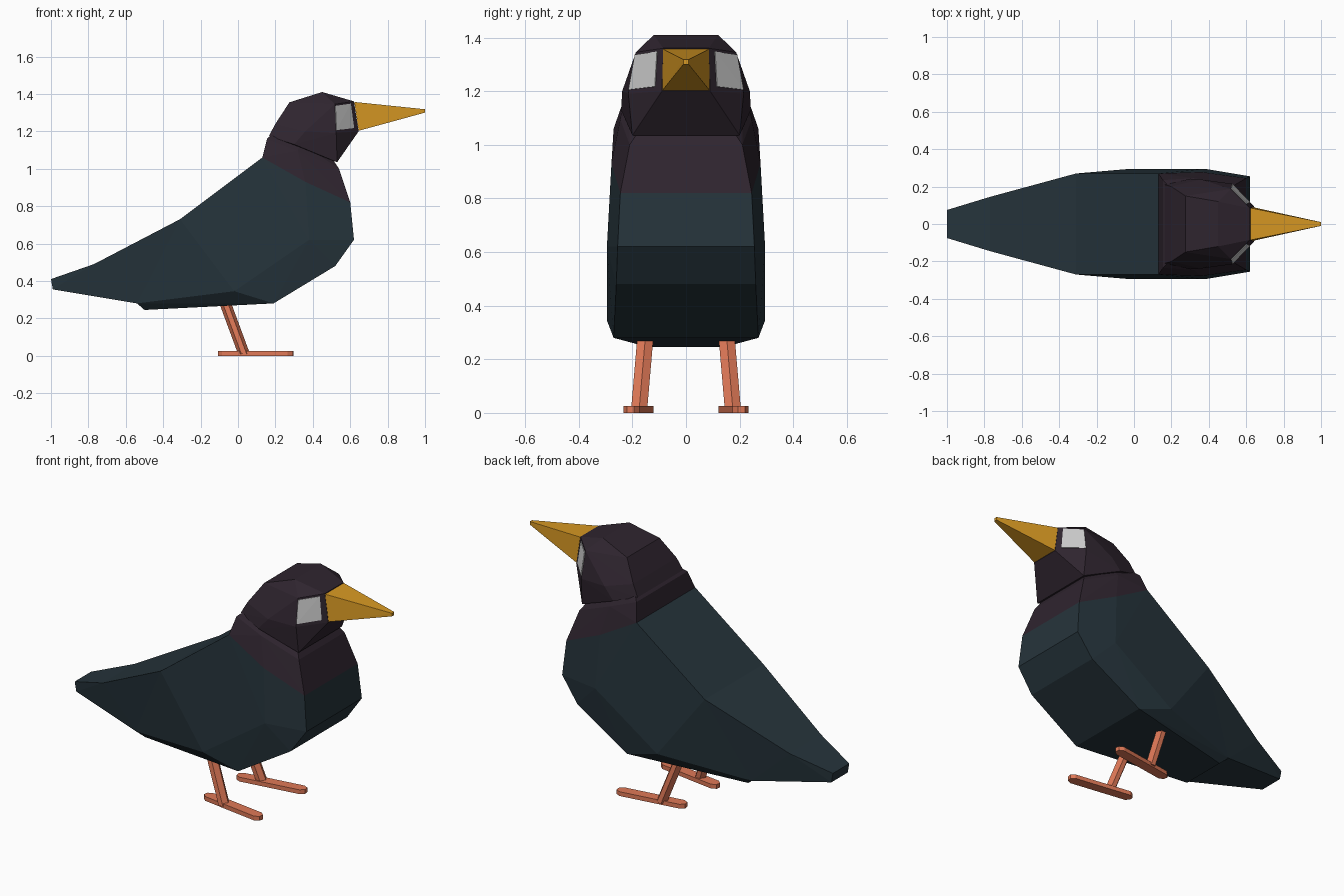
import bpy, bmesh
from mathutils import Vector

if "Cube" in bpy.data.objects:
    bpy.data.objects.remove(bpy.data.objects["Cube"])


def material(name, r, g, b):
    m = bpy.data.materials.new(name)
    m.use_nodes = True
    m.diffuse_color = (r, g, b, 1)
    bsdf = next(n for n in m.node_tree.nodes if n.type == 'BSDF_PRINCIPLED')
    bsdf.inputs["Base Color"].default_value = (r, g, b, 1)
    return m


slate = material("slate_feathers", 0.019, 0.034, 0.044)
plum = material("plum_feathers", 0.028, 0.018, 0.028)
gold = material("gold_beak", 0.69, 0.32, 0.017)
coral = material("coral_legs", 0.74, 0.19, 0.095)
grey = material("pale_grey_eye", 0.58, 0.58, 0.58)


def hull(name, mat, points):
    """Flat-faced convex solid around the points."""
    bm = bmesh.new()
    for p in points:
        bm.verts.new(p)
    res = bmesh.ops.convex_hull(bm, input=bm.verts[:])
    loose = {v for v in res["geom_interior"] + res["geom_unused"]
             if isinstance(v, bmesh.types.BMVert)}
    bmesh.ops.delete(bm, geom=list(loose), context='VERTS')
    bmesh.ops.dissolve_limit(bm, angle_limit=0.01, verts=bm.verts[:], edges=bm.edges[:])
    bmesh.ops.recalc_face_normals(bm, faces=bm.faces[:])
    me = bpy.data.meshes.new(name)
    bm.to_mesh(me)
    bm.free()
    me.materials.append(mat)
    ob = bpy.data.objects.new(name, me)
    bpy.context.collection.objects.link(ob)
    return ob


def paired(profile):
    """Profile of (x, z, half width) mirrored across the middle."""
    return [(x, s * w, z) for x, z, w in profile for s in (-1, 1)]


# Shared sections
shoulder = [(.13, 1.06, .27), (.36, .93, .278), (.60, .82, .245)]
hip = [(-.31, .73, .27), (-.54, .28, .17)]
tail_mid = [(-.77, .49, .145), (-.54, .28, .17)]

# Body and tail
hull("torso", slate, paired(shoulder + hip + [
    (.38, .62, .295), (.62, .62, .255), (.52, .48, .26),
    (.19, .28, .27), (-.02, .345, .295), (-.5, .245, .14)]))
hull("tail_base", slate, paired(hip + tail_mid))
hull("tail_tip", slate, paired(tail_mid + [(-1, .41, .075), (-.99, .355, .075)]))

# Neck with a narrow stub that leaves a groove under the head
neck_rim = [(.155, 1.16, .235), (.32, 1.095, .245), (.54, 1.0, .21)]
hull("neck", plum, paired(shoulder + neck_rim))
hull("neck_stub", plum, paired(
    neck_rim + [(.2, 1.2, .19), (.33, 1.14, .21), (.5, 1.06, .17)]))

# Head, with a flat facet on each side for the eye
facet = [(.518, 1.345, .187), (.525, 1.19, .215), (.645, 1.2, .09), (.62, 1.36, .085)]
hull("head", plum, paired(facet + [
    (.165, 1.175, .21), (.3, 1.13, .242), (.53, 1.035, .2),
    (.2, 1.24, .2), (.275, 1.355, .15), (.45, 1.41, .12), (.36, 1.2, .238)]))

# Beak
hull("beak", gold, paired([
    (.622, 1.357, .086), (.645, 1.203, .088), (1, 1.318, .01), (1, 1.3, .01)]))

for side, s in (("left", 1), ("right", -1)):
    # Eye plate laid on the head facet
    a, b, c, d = (Vector((x, s * w, z)) for x, z, w in facet)
    lift = Vector((.7, s * .7, .13)).normalized() * .004
    corners = [a.lerp(d, u).lerp(b.lerp(c, u), v)
               for u, v in ((.0, .06), (.8, .06), (.8, .88), (.0, .9))]
    hull(side + "_eye", grey, [p + lift * k for p in corners for k in (-1, 1)])

    # Six-sided slanted leg
    ring = [(-.032, 0), (-.014, .03), (.014, .03), (.032, 0), (.014, -.03), (-.014, -.03)]
    ends = ((-.075, .15, .3), (.032, .175, .01))
    hull(side + "_leg", coral,
         [(x + p, s * (y + q), z) for x, y, z in ends for p, q in ring])

    # Flat foot with clipped ends, toes turned slightly outward
    heel, toe = Vector((-.105, s * .147, 0)), Vector((.295, s * .207, 0))
    along = (toe - heel).normalized()
    across = Vector((-along.y, along.x, 0))
    outline = [base + along * inset * d + across * w
               for base, d in ((heel, 1), (toe, -1))
               for inset, w in ((0, -.013), (0, .013), (.025, -.03), (.025, .03))]
    hull(side + "_foot", coral,
         [p + Vector((0, 0, z)) for p in outline for z in (0, .025)])
